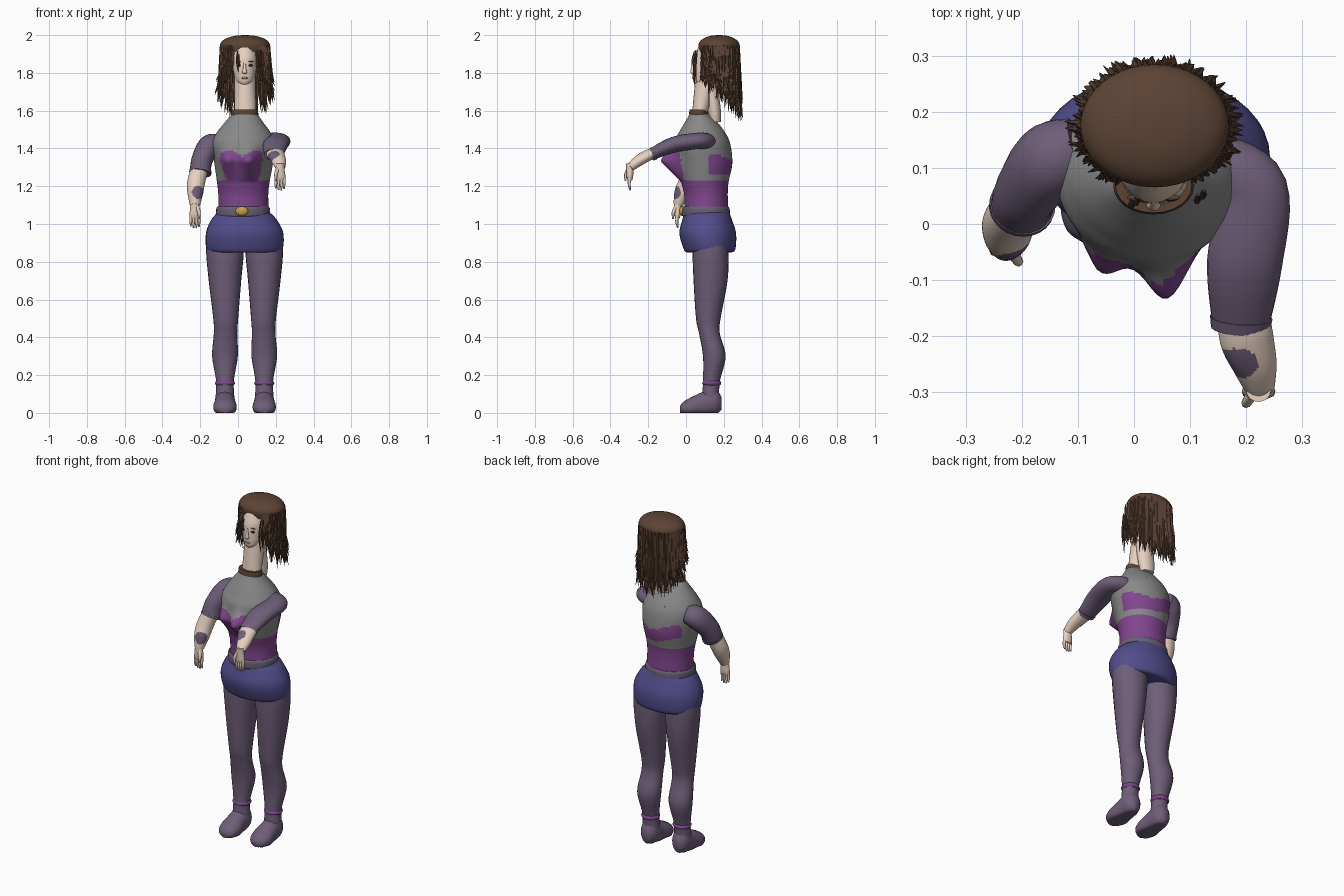
import bpy, bmesh, math, random
from mathutils import Vector, Matrix

random.seed(4)
cube = bpy.data.objects.get("Cube")
if cube:
    bpy.data.objects.remove(cube, do_unlink=True)


def material(name, r, g, b):
    lin = [((c / 255 + 0.055) / 1.055) ** 2.4 for c in (r, g, b)] + [1]
    m = bpy.data.materials.new(name)
    m.use_nodes = True
    m.diffuse_color = lin
    m.node_tree.nodes["Principled BSDF"].inputs["Base Color"].default_value = lin
    return m


SKIN = material("skin", 232, 210, 194)
HAIR = material("brown_hair", 92, 67, 52)
GREY = material("grey_cloth", 136, 136, 137)
CORSET = material("purple_corset", 128, 70, 142)
PLUM = material("plum_cloth", 110, 94, 120)
BLUE = material("blue_skirt", 82, 77, 140)
BELT = material("belt_mauve", 104, 96, 114)
GOLD = material("gold", 205, 160, 75)
DARK = material("dark_eye", 45, 38, 36)
LIP = material("lip", 175, 140, 130)
X, Y, Z = Vector((1, 0, 0)), Vector((0, 1, 0)), Vector((0, 0, 1))


def smooth_rows(rows, sub):
    """Catmull-Rom interpolation of (x, y, z, width, depth) rows."""
    rows = [Vector(r) for r in rows]
    out = []
    for i in range(len(rows) - 1):
        p0, p1 = rows[max(i - 1, 0)], rows[i]
        p2, p3 = rows[i + 1], rows[min(i + 2, len(rows) - 1)]
        for k in range(sub):
            t = k / sub
            out.append(0.5 * (2 * p1 + (p2 - p0) * t + (2 * p0 - 5 * p1 + 4 * p2 - p3) * t * t
                              + (3 * p1 - p0 - 3 * p2 + p3) * t ** 3))
    return out + [rows[-1]]


def sweep(bm, rows, up=Y, axis=None, seg=24, sub=5):
    """Elliptical rings along a path, capped at both ends."""
    rows = smooth_rows(rows, sub)
    centres = [Vector(r[:3]) for r in rows]
    rings = []
    for i, r in enumerate(rows):
        t = axis or (centres[min(i + 1, len(rows) - 1)] - centres[max(i - 1, 0)]).normalized()
        side = up.cross(t).normalized()
        other = t.cross(side)
        angles = [math.tau * k / seg for k in range(seg)]
        rings.append([bm.verts.new(centres[i] + side * r[3] * math.cos(a) + other * r[4] * math.sin(a))
                      for a in angles])
    for lo, hi in zip(rings, rings[1:]):
        for k in range(seg):
            n = (k + 1) % seg
            bm.faces.new((lo[k], lo[n], hi[n], hi[k]))
    bm.faces.new(rings[0][::-1])
    bm.faces.new(rings[-1])


def finish(name, bm, *mats, rule=None):
    bmesh.ops.recalc_face_normals(bm, faces=bm.faces[:])
    if rule:
        for f in bm.faces:
            f.material_index = int(rule(f.calc_center_median()))
    me = bpy.data.meshes.new(name)
    bm.to_mesh(me)
    bm.free()
    for m in mats:
        me.materials.append(m)
    me.shade_smooth()
    me.set_sharp_from_angle(angle=0.9)
    ob = bpy.data.objects.new(name, me)
    bpy.context.collection.objects.link(ob)
    return ob


def tube(name, rows, *mats, rule=None, **kw):
    bm = bmesh.new()
    sweep(bm, rows, **kw)
    return finish(name, bm, *mats, rule=rule)


def ellipsoid(name, centre, radii, mat):
    bm = bmesh.new()
    bmesh.ops.create_uvsphere(bm, u_segments=16, v_segments=10, radius=1,
                              matrix=Matrix.Translation(centre) @ Matrix.Diagonal((*radii, 1)))
    return finish(name, bm, mat)


# Legs, ankle bands and boots, mirrored about the body centre line
MID = 0.035
for label, s in (("right", -1), ("left", 1)):
    x = MID + s * 0.104
    tube(label + "_leg", [(x, .13, .95, .09, .085), (x, .13, .86, .1, .095), (x, .13, .7, .086, .09),
                          (x - s * .004, .118, .5, .066, .065), (x - s * .003, .124, .42, .062, .055),
                          (x, .15, .3, .068, .06), (x, .135, .17, .047, .045), (x, .13, .08, .05, .045)],
         PLUM, axis=Z)
    tube(label + "_ankle_band", [(x, .136, .145, .046, .044), (x, .136, .157, .053, .05),
                                 (x, .136, .17, .046, .044)], CORSET, axis=Z)
    bm = bmesh.new()
    sweep(bm, [(x, .187, .05, .025, .035), (x, .155, .06, .05, .07), (x, .09, .045, .056, .066),
               (x, .03, .03, .062, .054), (x, -.012, .024, .05, .036), (x, -.033, .018, .022, .018)],
          up=Z, axis=-Y)
    for v in bm.verts:
        v.co.z = max(v.co.z, 0)
    finish(label + "_boot", bm, PLUM)

# Skirt, belt and buckle
tube("skirt", [(.035, .12, .85, .16, .11), (.035, .125, .862, .2, .135), (.035, .115, .95, .205, .15),
               (.032, .112, 1.02, .175, .132), (.03, .11, 1.06, .14, .12)], BLUE, axis=Z, seg=40)
tube("belt", [(.027, .106, 1.04, .14, .122), (.027, .106, 1.05, .143, .126), (.027, .106, 1.08, .142, .125),
              (.027, .106, 1.092, .136, .118)], BELT, axis=Z, seg=40)
ellipsoid("buckle", (.02, -.02, 1.068), (.034, .016, .025), GOLD)

# Torso with bust, coloured as bodice and corset
bm = bmesh.new()
sweep(bm, [(.03, .108, 1.06, .135, .117), (.028, .106, 1.15, .132, .115), (.028, .1, 1.22, .139, .125),
           (.03, .1, 1.32, .155, .145), (.03, .085, 1.42, .168, .15), (.03, .085, 1.48, .145, .125),
           (.032, .08, 1.54, .1, .085), (.035, .07, 1.58, .07, .052), (.035, .068, 1.6, .062, .046)],
      axis=Z, seg=96, sub=9)
for v in bm.verts:
    dz = v.co.z - 1.33
    rise = max(0, 1 + dz / .11) if dz < 0 else math.exp(-(dz / .055) ** 2)
    lobes = sum(a * math.exp(-((v.co.x - c) / .05) ** 2) for c, a in ((-.062, .065), (.058, .088)))
    v.co.y -= rise * lobes * min(1, max(0, (.08 - v.co.y) / .1))


def is_corset(p):
    neckline = 1.355 + .035 * math.sin(abs(p.x - .025) / .07 * math.pi / 2)
    front = p.y < -.02 + (1.3 - p.z) * .15 and p.z < neckline
    top = 1.355 - .02 * math.sin(p.x * 22)
    patch = p.y > .12 and p.x > -.1 and 1.265 + max(0, .03 - p.x) * .3 < p.z < top
    return p.z < 1.225 or front or patch


finish("torso", bm, GREY, CORSET, rule=is_corset)
tube("back_chain", [(-.01, .207, 1.475, .003, .003), (.035, .212, 1.466, .003, .003),
                    (.085, .203, 1.472, .003, .003)], GOLD, up=Z, seg=8)

# Collar, neck and nape
tube("collar", [(.035, .068, 1.572, .07, .05), (.035, .068, 1.59, .072, .051), (.035, .068, 1.607, .068, .048)],
     HAIR, axis=Z)
tube("neck", [(.038, .075, 1.59, .058, .042), (.038, .09, 1.67, .056, .05), (.036, .11, 1.76, .056, .06),
              (.036, .12, 1.82, .055, .06)], SKIN, axis=Z)
tube("nape", [(.038, .155, 1.54, .04, .03), (.038, .15, 1.6, .05, .035), (.038, .13, 1.72, .05, .04)],
     SKIN, axis=Z)

# Arms: sleeves, forearms with a painted patch, cuffs
sleeves = {
    "right": (Y, [(-.1, .13, 1.425, .05, .06), (-.15, .112, 1.41, .062, .068), (-.19, .06, 1.34, .056, .062),
                  (-.2, .03, 1.27, .056, .054)],
              [(-.2, .035, 1.3, .045, .045), (-.222, .005, 1.22, .047, .045), (-.226, -.02, 1.165, .042, .042),
               (-.228, -.042, 1.1, .027, .025)], Vector((-.208, -.055, 1.168))),
    "left": (Z, [(.14, .11, 1.435, .055, .045), (.212, .06, 1.44, .062, .043), (.197, -.07, 1.418, .067, .042),
                 (.19, -.185, 1.367, .05, .03)],
             [(.193, -.14, 1.385, .043, .027), (.2, -.2, 1.364, .048, .03), (.215, -.25, 1.335, .04, .029),
              (.225, -.295, 1.3, .026, .022)], Vector((.19, -.24, 1.355))),
}
for label, (up, upper, lower, spot) in sleeves.items():
    tube(label + "_sleeve", upper, PLUM, up=up, sub=7)
    a, b = Vector(upper[-2]), Vector(upper[-1])
    cuff = [b + (a - b) * t + Vector((0, 0, 0, .003, .003)) for t in (.16, .08, -.01)]
    tube(label + "_cuff", cuff, PLUM, up=up)
    tube(label + "_forearm", lower, SKIN, PLUM, up=up, seg=48, sub=14,
         rule=lambda p, c=spot: (p - c).length < .036)

# Hands: palm, four fingers and a thumb, hanging down
for label, s, (x, y, z) in (("right", -1, (-.228, -.045, 1.105)), ("left", 1, (.222, -.297, 1.305))):
    bm = bmesh.new()
    sweep(bm, [(x, y, z + .015, .022, .02), (x, y, z - .02, .025, .019), (x, y, z - .055, .029, .017),
               (x, y, z - .075, .024, .011)], seg=16)
    for k in range(4):
        fx = x + (k - 1.5) * .0145
        end = z - .13 + abs(k - 1.6) * .008
        sweep(bm, [(fx, y, z - .055, .008, .009), (fx, y - .004, z - .09, .0075, .008),
                   (fx, y + .002, end, .004, .004)], seg=8, sub=3)
    sweep(bm, [(x - s * .012, y - .008, z - .012, .01, .01), (x - s * .022, y - .022, z - .045, .009, .009),
               (x - s * .02, y - .024, z - .078, .004, .004)], seg=8, sub=3)
    finish(label + "_hand", bm, SKIN)

# Head and face
tube("head", [(MID, .078, 1.735, .022, .028), (MID, .087, 1.76, .045, .05), (MID, .11, 1.82, .062, .074),
              (MID, .125, 1.88, .068, .083), (MID, .135, 1.935, .06, .07)], SKIN, axis=Z, seg=32)
tube("nose", [(MID, .042, 1.855, .006, .006), (MID, .036, 1.825, .008, .009), (MID, .034, 1.803, .013, .01),
              (MID, .04, 1.793, .008, .005)], SKIN, axis=-Z, seg=16)
ellipsoid("lips", (MID, .039, 1.773), (.018, .007, .006), LIP)
for label, s in (("right", -1), ("left", 1)):
    ellipsoid(label + "_eye", (MID + s * .03, .046, 1.84), (.014, .006, .007), DARK)
    ellipsoid(label + "_brow", (MID + s * .03, .047, 1.86), (.018, .005, .003), HAIR)

# Hair cap
CX, CY, RX, RY = .037, .175, .128, .105
tube("hair_cap", [(CX, CY, 1.912, RX, RY), (CX, CY, 1.95, .132, .109), (CX, CY, 1.977, .11, .09),
                  (CX, CY, 1.995, .06, .05), (CX, CY, 2, .01, .008)], HAIR, axis=Z, seg=40)

# Hanging strands around the sides and back, leaving the face open
bm = bmesh.new()
for i in range(250):
    a = math.radians(30 + 300 * (i + random.random()) / 250)
    dx, dy = RX * math.sin(a), -RY * math.cos(a)
    back = (1 - math.cos(a)) / 2
    end = 1.75 - .21 * back + random.uniform(0, .12)
    flare, layer = random.uniform(1, 1.24), random.uniform(.9, 1)
    w = random.uniform(.006, .009)
    rows = []
    for t, r, k in ((0, w, layer), (.35, w, layer * 1.04), (.75, w * .8, (layer + flare) / 2),
                    (1, .0008, flare)):
        wob = random.uniform(-.006, .006) * t
        rows.append((CX + dx * k + wob, CY + dy * k - wob, 1.945 + (end - 1.945) * t, r, r))
    sweep(bm, rows, seg=5, sub=2)
finish("hair_strands", bm, HAIR)

# Loose locks in front of the face
bm = bmesh.new()
for x, y, top, end in ((-.002, .034, 1.915, 1.8), (.006, .038, 1.9, 1.83), (.115, .042, 1.92, 1.73),
                       (.125, .05, 1.92, 1.75), (.17, .12, 1.93, 1.62)):
    sweep(bm, [(x, y + .01, top, .003, .003), (x - .003, y, (top + end) / 2, .006, .007),
               (x + .005, y + .004, end, .001, .001)], seg=6, sub=3)
finish("loose_locks", bm, HAIR)
